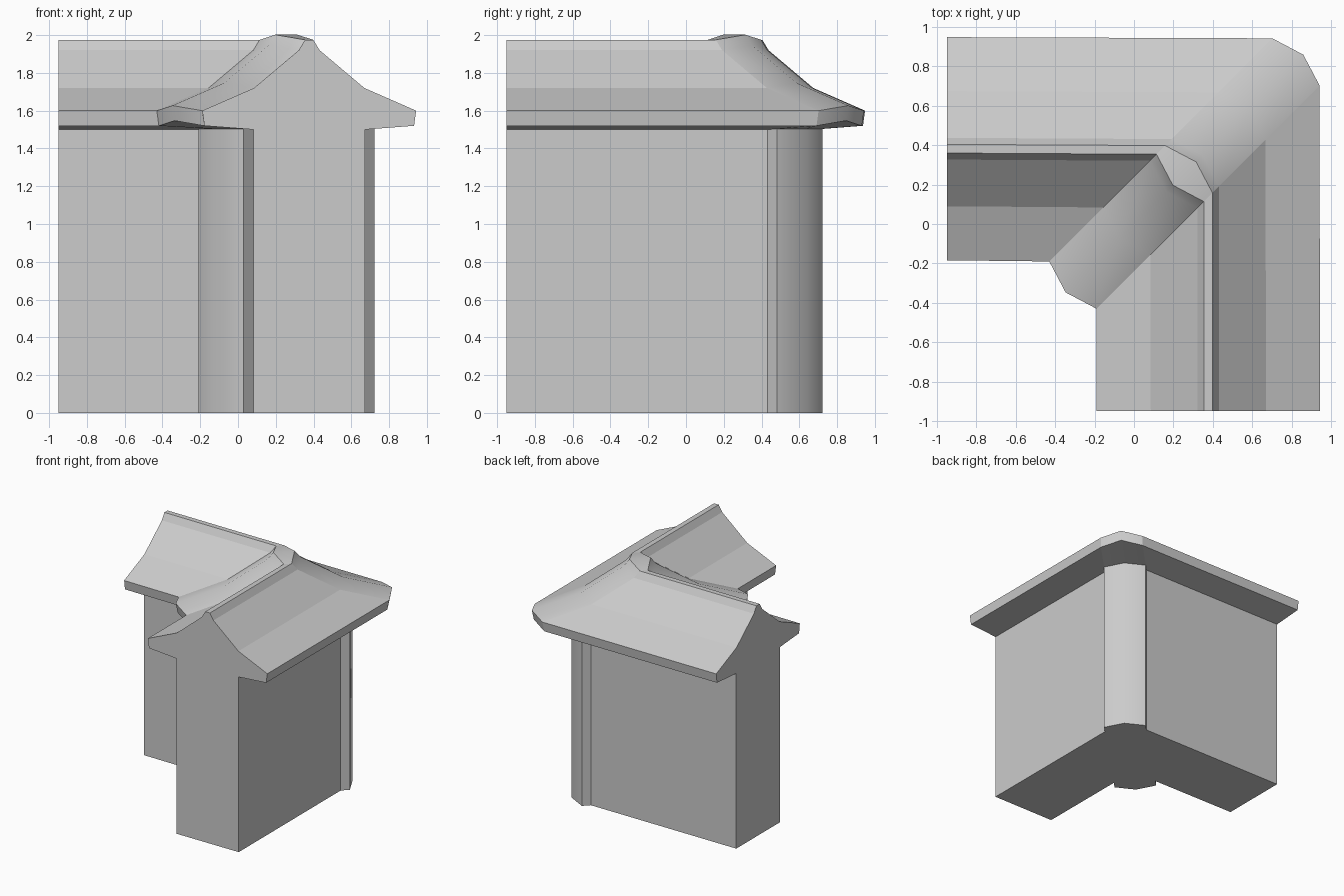
import bpy, bmesh, math

if "Cube" in bpy.data.objects:
    bpy.data.objects.remove(bpy.data.objects["Cube"])

C = 0.376        # wall centre line offset
D = 0.24         # corner piece width along each axis
END = -0.95      # free end of both wings
BULGE = 0.037    # outward push of the corner's middle edge
LIFT = 0.027     # upward push of the corner's middle edge

ROOF = [(0.555, 1.52), (0.566, 1.6), (0.292, 1.72), (0.055, 1.92), (0.022, 1.975)]
WALL = 0.295
POST = 0.346


def closed(half):
    return half + [(-u, z) for u, z in reversed(half)]


def loft(bm, rings):
    rows = [[bm.verts.new(p) for p in ring] for ring in rings]
    n = len(rows[0])
    for a, b in zip(rows, rows[1:]):
        for i in range(n):
            j = (i + 1) % n
            bm.faces.new((a[i], a[j], b[j], b[i]))
    return rows


def finish(bm, name):
    bmesh.ops.remove_doubles(bm, verts=bm.verts, dist=0.0005)
    bmesh.ops.recalc_face_normals(bm, faces=bm.faces)
    mesh = bpy.data.meshes.new(name)
    bm.to_mesh(mesh)
    bm.free()
    ob = bpy.data.objects.new(name, mesh)
    bpy.context.collection.objects.link(ob)
    return ob


def swap(ring):
    return [(y, x, z) for x, y, z in ring]


# Two wall wings with flared roof, cut on the diagonal where they meet the corner
wing = closed([(WALL, 0), (WALL, 1.5)] + ROOF)
for name, flip, c_end in (("left_wall_wing", False, C + 0.006), ("front_wall_wing", True, C + 0.001)):
    rings = [[(END, c_end + u, z) for u, z in wing],
             [(C + u - D, C + u, z) for u, z in wing]]
    if flip:
        rings = [swap(r) for r in rings]
    bm = bmesh.new()
    rows = loft(bm, rings)
    bm.faces.new(rows[0])
    finish(bm, name)

# Corner post and hip roof: same profile swept over three edges, middle one bulging
corner = closed([(POST, 0), (POST, 1.504)] + ROOF)
first = [(C + u - D, C + u, z) for u, z in corner]
middle = []
for u, z in corner:
    p = C - D / 2 + u + math.copysign(BULGE, u)
    if u > 0:
        p = max(p, 0)
    middle.append((p, p, z + (LIFT if z > 1.51 else 0)))
# wing edges average to C + u - D/2 on the diagonal
bm = bmesh.new()
loft(bm, [first, middle, swap(first)])

# Narrow side faces where the post stands proud of the walls
for s in (-1, 1):
    strip = [(C + s * u - D, C + s * u, z)
             for u, z in ((WALL, 0), (WALL, 1.5), (POST, 1.504), (POST, 0))]
    for quad in (strip, swap(strip)):
        bm.faces.new([bm.verts.new(p) for p in quad])
ob = finish(bm, "corner_post_and_roof")
bpy.context.view_layer.objects.active = ob
ob.select_set(True)
bpy.ops.object.shade_smooth_by_angle(angle=math.radians(45))
